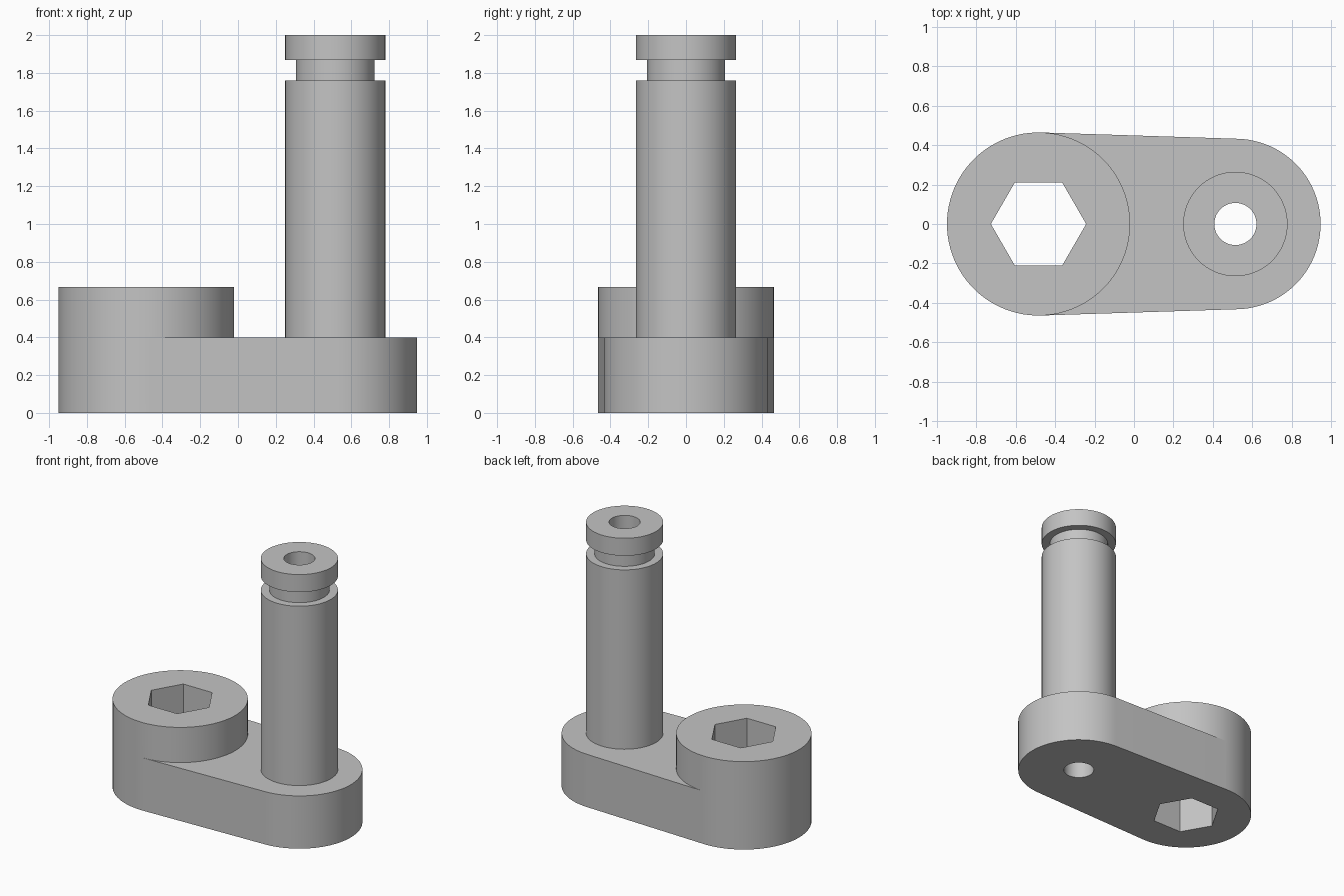
import bpy, bmesh, math

cube = bpy.data.objects.get("Cube")
if cube:
    bpy.data.objects.remove(cube)

# Main dimensions
BOSS_X, BOSS_R = -0.485, 0.465
POST_X, END_R = 0.515, 0.433
ARM_Z, BOSS_Z, TOP_Z = 0.4, 0.667, 2.0
PIN_R, GROOVE_R, BORE_R, HEX_R = 0.265, 0.207, 0.107, 0.242
SEG = 96
TANGENT = math.acos((BOSS_R - END_R) / (POST_X - BOSS_X))

steel = bpy.data.materials.new("steel grey")
steel.use_nodes = True
GREY = (0.55, 0.55, 0.55, 1)
steel.diffuse_color = GREY
steel.node_tree.nodes["Principled BSDF"].inputs["Base Color"].default_value = GREY


def arc(cx, r, start, end, n):
    """Points from start to end angle, both included."""
    angles = [start + (end - start) * i / n for i in range(n + 1)]
    return [(cx + r * math.cos(a), r * math.sin(a)) for a in angles]


def circle(cx, r, n=SEG):
    return arc(cx, r, 0, 2 * math.pi, n)[:-1]


def wall(bm, pts, z0, z1, closed=True, inward=False):
    """Vertical wall along a counter-clockwise path."""
    low = [bm.verts.new((x, y, z0)) for x, y in pts]
    high = [bm.verts.new((x, y, z1)) for x, y in pts]
    for i in range(len(pts) if closed else len(pts) - 1):
        j = (i + 1) % len(pts)
        face = bm.faces.new((low[i], low[j], high[j], high[i]))
        if inward:
            face.normal_flip()


def flat(bm, loops, z, up):
    """Flat face bounded by an outer loop and any hole loops."""
    edges = []
    for pts in loops:
        vs = [bm.verts.new((x, y, z)) for x, y in pts]
        edges += [bm.edges.new((vs[i - 1], vs[i])) for i in range(len(vs))]
    made = bmesh.ops.triangle_fill(bm, edges=edges, use_beauty=True)["geom"]
    for face in made:
        if isinstance(face, bmesh.types.BMFace):
            face.normal_update()
            if (face.normal.z > 0) != up:
                face.normal_flip()


def finish(bm, name):
    bmesh.ops.remove_doubles(bm, verts=bm.verts, dist=0.00005)
    mesh = bpy.data.meshes.new(name)
    bm.to_mesh(mesh)
    bm.free()
    mesh.materials.append(steel)
    obj = bpy.data.objects.new(name, mesh)
    bpy.context.collection.objects.link(obj)
    bpy.ops.object.select_all(action="DESELECT")
    obj.select_set(True)
    bpy.context.view_layer.objects.active = obj
    bpy.ops.object.shade_smooth_by_angle(angle=math.radians(30))


# Shared outlines
end_arc = arc(POST_X, END_R, -TANGENT, TANGENT, SEG // 2)
boss_outer = arc(BOSS_X, BOSS_R, TANGENT, 2 * math.pi - TANGENT, SEG // 2)
boss_inner = arc(BOSS_X, BOSS_R, -TANGENT, TANGENT, SEG // 2)
hexagon = circle(BOSS_X, HEX_R, 6)
bore = circle(POST_X, BORE_R)
pin = circle(POST_X, PIN_R)

# Tapered arm: straight sides, rounded end, underside and top
bm = bmesh.new()
wall(bm, [boss_outer[-1]] + end_arc + [boss_outer[0]], 0, ARM_Z, closed=False)
flat(bm, [end_arc + boss_outer, hexagon, bore], 0, up=False)
flat(bm, [end_arc + boss_inner[::-1], pin], ARM_Z, up=True)
finish(bm, "crank_arm")

# Raised boss with a hexagonal through socket
bm = bmesh.new()
wall(bm, boss_outer, 0, ARM_Z, closed=False)
wall(bm, boss_outer + boss_inner[1:-1], ARM_Z, BOSS_Z)
wall(bm, hexagon, 0, BOSS_Z, inward=True)
flat(bm, [boss_outer + boss_inner[1:-1], hexagon], BOSS_Z, up=True)
finish(bm, "hex_socket_boss")

# Grooved hollow pin, turned from a profile of radius and height
profile = [(PIN_R, ARM_Z), (PIN_R, 1.76), (GROOVE_R, 1.76), (GROOVE_R, 1.867),
           (PIN_R, 1.867), (PIN_R, TOP_Z), (BORE_R, TOP_Z), (BORE_R, 0)]
bm = bmesh.new()
rings = [[bm.verts.new((x, y, z)) for x, y in circle(POST_X, r)] for r, z in profile]
for a, b in zip(rings, rings[1:]):
    for i in range(SEG):
        j = (i + 1) % SEG
        bm.faces.new((a[i], a[j], b[j], b[i]))
finish(bm, "grooved_pin")
